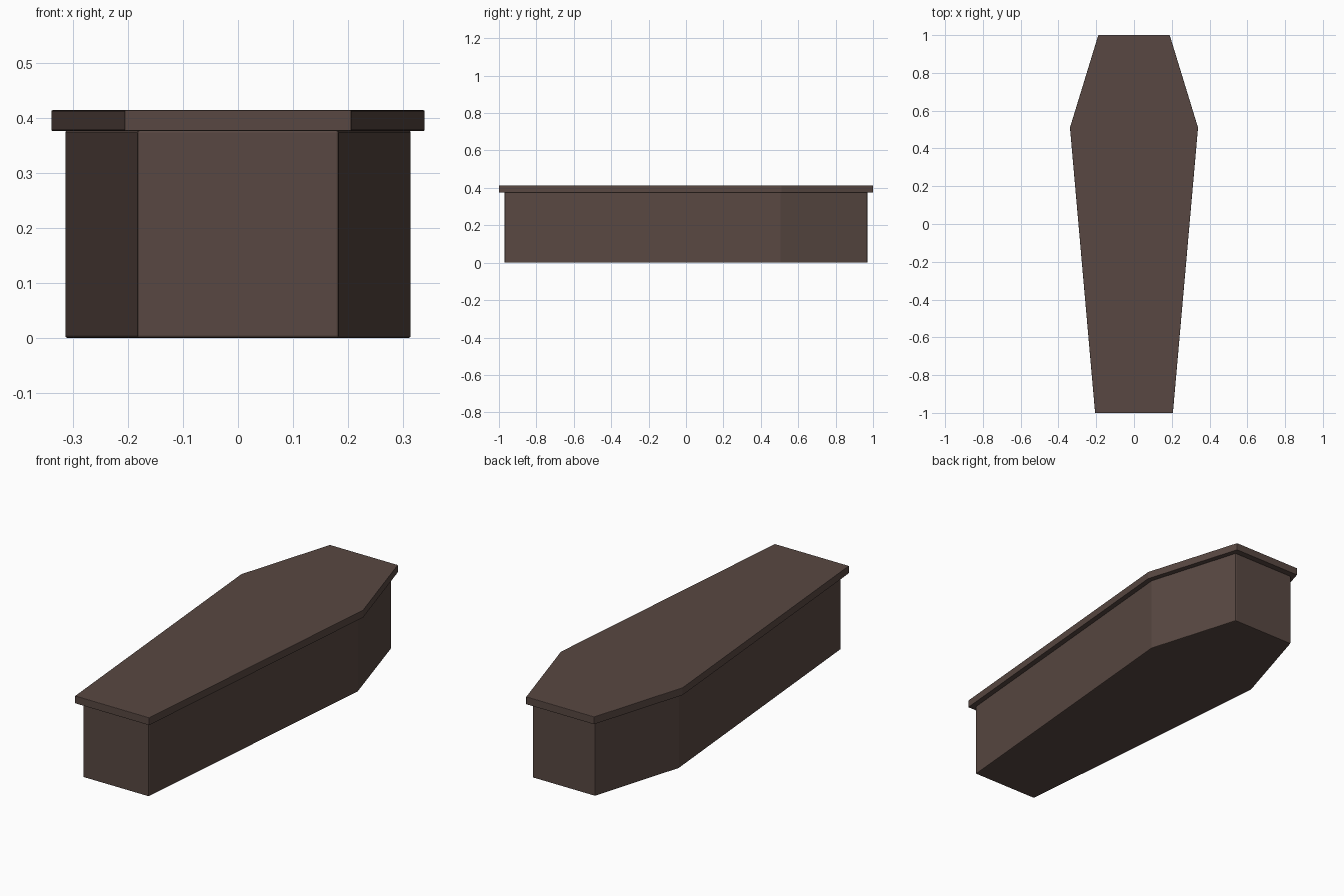
import bpy, bmesh

if "Cube" in bpy.data.objects:
    bpy.data.objects.remove(bpy.data.objects["Cube"])

wood = bpy.data.materials.new("dark brown wood")
wood.diffuse_color = (0.098, 0.064, 0.054, 1)
wood.use_nodes = True
wood.node_tree.nodes["Principled BSDF"].inputs["Base Color"].default_value = wood.diffuse_color


def slab(name, half_outline, z0, z1, bevel):
    """Extrude a mirrored outline from z0 to z1 with slightly eased edges."""
    outline = half_outline + [(-x, y) for x, y in reversed(half_outline)]
    bm = bmesh.new()
    face = bm.faces.new([bm.verts.new((x, y, z0)) for x, y in outline])
    ext = bmesh.ops.extrude_face_region(bm, geom=[face])
    for v in ext["geom"]:
        if isinstance(v, bmesh.types.BMVert):
            v.co.z = z1
    bmesh.ops.recalc_face_normals(bm, faces=bm.faces)
    mesh = bpy.data.meshes.new(name)
    bm.to_mesh(mesh)
    bm.free()
    mesh.materials.append(wood)
    ob = bpy.data.objects.new(name, mesh)
    bpy.context.collection.objects.link(ob)
    mod = ob.modifiers.new("eased edges", "BEVEL")
    mod.width = bevel
    mod.segments = 2
    return ob


# Six-sided box: foot, shoulder, head (right half)
slab("coffin_box", [(0.183, -0.97), (0.314, 0.505), (0.173, 0.97)],
     0.0, 0.377, 0.004)

# Overhanging lid
slab("coffin_lid", [(0.206, -1.0), (0.339, 0.51), (0.189, 1.0)],
     0.376, 0.414, 0.002)
